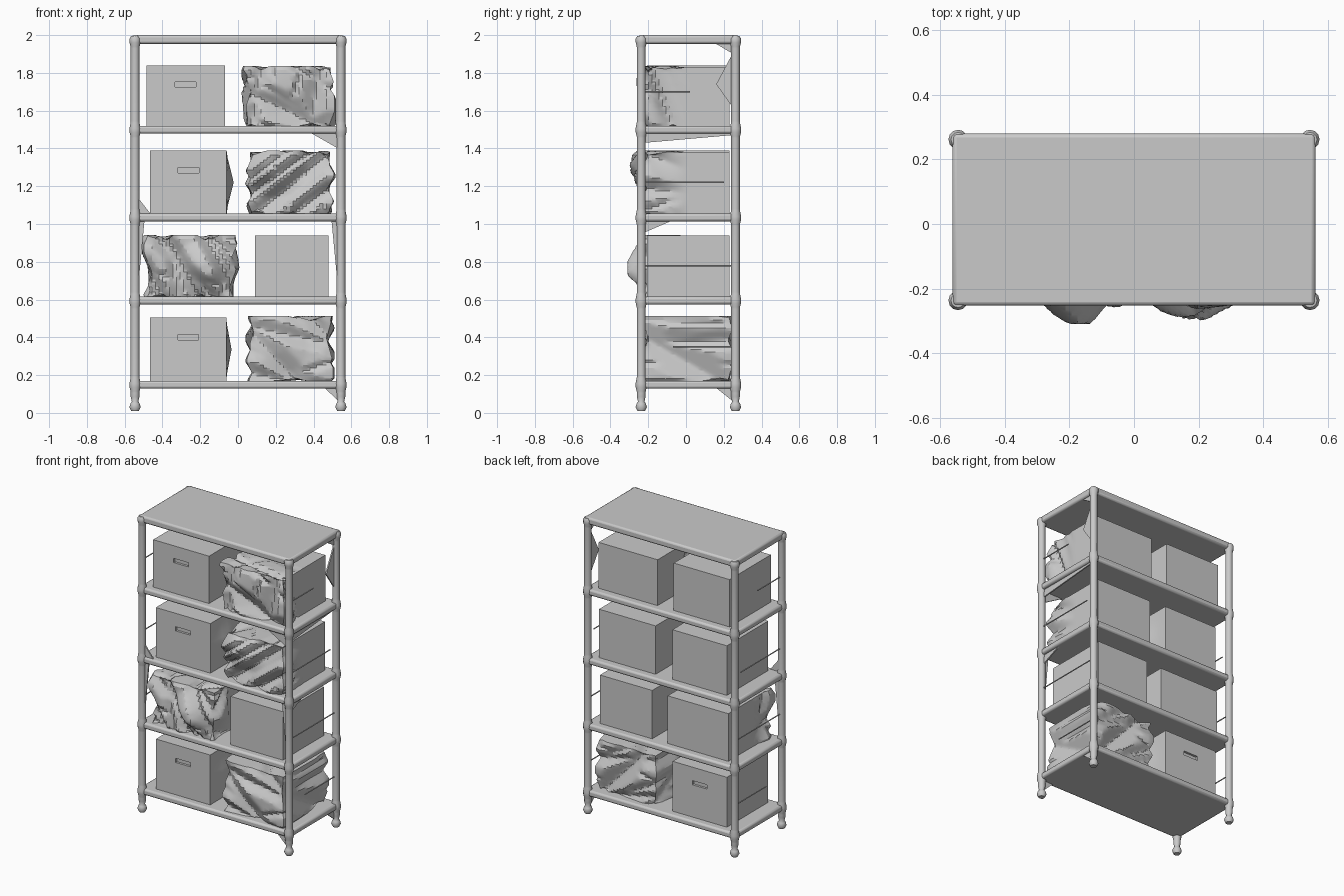
import bpy, bmesh, math, random
from mathutils import Vector, Matrix

random.seed(23)
cube = bpy.data.objects.get("Cube")
if cube:
    bpy.data.objects.remove(cube, do_unlink=True)

grey = bpy.data.materials.new("plain grey")
grey.use_nodes = True
COLOUR = (0.59, 0.59, 0.59, 1)
grey.diffuse_color = COLOUR
grey.node_tree.nodes["Principled BSDF"].inputs["Base Color"].default_value = COLOUR

SHELVES = (0.15, 0.595, 1.035, 1.5, 1.975)      # shelf centre heights
FRONT, BACK, SIDE = -0.237, 0.262, 0.545        # post positions


def finish(name, bm, smooth=35, bevel=0):
    mesh = bpy.data.meshes.new(name)
    bmesh.ops.recalc_face_normals(bm, faces=bm.faces)
    bm.to_mesh(mesh)
    bm.free()
    ob = bpy.data.objects.new(name, mesh)
    bpy.context.collection.objects.link(ob)
    mesh.materials.append(grey)
    if bevel:
        mod = ob.modifiers.new("Bevel", 'BEVEL')
        mod.width, mod.segments = bevel, 2
    if smooth:
        bpy.ops.object.select_all(action='DESELECT')
        ob.select_set(True)
        bpy.context.view_layer.objects.active = ob
        bpy.ops.object.shade_smooth_by_angle(angle=math.radians(smooth))
    return ob


def block(lo, hi, cuts=0):
    bm = bmesh.new()
    lo, hi = Vector(lo), Vector(hi)
    bmesh.ops.create_cube(bm, size=1, matrix=Matrix.Translation((lo + hi) / 2)
                          @ Matrix.Diagonal((*(hi - lo), 1)))
    if cuts:
        bmesh.ops.subdivide_edges(bm, edges=bm.edges, cuts=cuts, use_grid_fill=True)
    bm.normal_update()
    return bm


def plate(name, points, axis, thickness=0.009):
    """Thin brace extruded along an axis."""
    bm = bmesh.new()
    face = bm.faces.new([bm.verts.new(p) for p in points])
    out = bmesh.ops.extrude_face_region(bm, geom=[face])
    verts = [g for g in out["geom"] if isinstance(g, bmesh.types.BMVert)]
    bmesh.ops.translate(bm, verts=verts, vec=Vector(axis) * thickness)
    return finish(name, bm, 0)


# Round posts with knobbed feet and a collar at every shelf
def post(name, x, y):
    outline = [(0, 0.012), (0.02, 0.01), (0.03, 0.03), (0.024, 0.05), (0.017, 0.06), (0.023, 0.085)]
    for z in SHELVES:
        outline += [(0.023, z - 0.045), (0.024, z - 0.035), (0.029, z - 0.015), (0.03, z + 0.005)]
        if z < 1.9:
            outline += [(0.024, z + 0.035), (0.023, z + 0.045)]
    outline += [(0.022, 1.994), (0, 1.998)]
    bm = bmesh.new()
    verts = [bm.verts.new((r, 0, z)) for r, z in outline]
    edges = [bm.edges.new(pair) for pair in zip(verts, verts[1:])]
    bmesh.ops.spin(bm, geom=verts + edges, cent=(0, 0, 0), axis=(0, 0, 1),
                   angle=math.tau, steps=12)
    bmesh.ops.remove_doubles(bm, verts=bm.verts, dist=0.0005)
    bmesh.ops.translate(bm, verts=bm.verts, vec=(x, y, 0))
    finish(name, bm, 50)


for side, x in (("left", SIDE), ("right", -SIDE)):
    post("front_post_" + side, x, FRONT)
    post("back_post_" + side, x, BACK)

# Shelves with rounded edges; the uppermost covers the post tops
for i, z in enumerate(SHELVES):
    top = 2.0 if z > 1.9 else z + 0.02
    finish("shelf_%d" % (i + 1), block((-0.562, -0.253, z - 0.021), (0.562, 0.28, top)),
           bevel=0.012)


# Thin side rods
def rod(name, x, z, y0, y1):
    bm = bmesh.new()
    turn = Matrix.Rotation(math.pi / 2, 4, 'X')
    bmesh.ops.create_cone(bm, cap_ends=True, segments=6, radius1=0.004, radius2=0.004,
                          depth=y1 - y0, matrix=Matrix.Translation((x, (y0 + y1) / 2, z)) @ turn)
    finish(name, bm)


for i, (z, y0, y1) in enumerate(((0.35, -0.07, 0.25), (0.78, FRONT, 0.25),
                                 (1.22, FRONT, 0.2), (1.7, FRONT, 0.02))):
    for side, x in (("left", SIDE), ("right", -SIDE)):
        rod("rod_%s_%d" % (side, i + 1), x, z, y0, y1)


# Neat storage boxes: softly swollen inner side and optional grip slots
def storage_box(name, x0, x1, z0, z1, swell=0.0, front_grip=False, back_grip=False):
    bm = block((x0, -0.207, z0), (x1, 0.23, z1), 7)
    for v in bm.verts:
        if v.co.x > x1 - 0.001:
            across = max(0, 1 - abs(v.co.y + 0.03) / 0.17)
            up = max(0, 1 - abs(v.co.z - (z0 + z1) / 2) / 0.15)
            v.co.x += swell * across * up
    ob = finish(name, bm)
    for wanted, y in ((front_grip, -0.207), (back_grip, 0.23)):
        if not wanted:
            continue
        x, z = (x0 + x1) / 2, z0 + 0.69 * (z1 - z0)
        cutter = finish("grip_cutter", block((x - 0.055, y - 0.015, z - 0.014),
                                             (x + 0.055, y + 0.015, z + 0.014)), 0)
        cutter.hide_render = True
        mod = ob.modifiers.new("Grip", 'BOOLEAN')
        mod.object, mod.operation = cutter, 'DIFFERENCE'
        bpy.context.view_layer.objects.active = ob
        bpy.ops.object.modifier_apply(modifier=mod.name)
        bpy.data.objects.remove(cutter, do_unlink=True)


# Crumpled bundles: straight folds in random directions, strongest at the front
def bundle(name, x0, x1, z0, z1, bump, all_round=False):
    bm = block((x0, -0.218, z0), (x1, 0.23, z1), 23)
    folds = []
    for _ in range(4):
        direction = Vector([random.uniform(-1, 1) * k for k in (1, 0.5, 1)]).normalized()
        folds.append((direction * random.uniform(7, 14), random.uniform(0, 2)))
    bump_x, bump_z, height = bump
    for v in bm.verts:
        # the deepest crease wins, which leaves flat facets between sharp folds
        crease = min(abs((v.co.dot(d) + phase) % 2 - 1) + 0.12 * k
                     for k, (d, phase) in enumerate(folds))
        weight = 0.8 if all_round else max(0, min(1, -v.co.y * 6))
        front = v.co.y < -0.217
        v.co += v.normal * (min(crease, 0.6) - 0.28) * 0.1 * weight
        if front:
            away = math.hypot((v.co.x - bump_x) / 0.17, (v.co.z - bump_z) / 0.15)
            v.co.y -= height * max(0, min(1, 1.3 - 1.3 * away))
        v.co.z = max(z0, min(v.co.z, z1 + 0.008))
    finish(name, bm, 24)


storage_box("box_bottom_right", -0.465, -0.062, 0.168, 0.505, 0.03, True, True)
storage_box("box_second_left", 0.09, 0.478, 0.613, 0.94)
storage_box("box_third_right", -0.465, -0.06, 1.053, 1.388, 0.04, True)
storage_box("box_top_right", -0.485, -0.07, 1.518, 1.838, 0, True)
bundle("bundle_bottom_left", 0.065, 0.485, 0.168, 0.505, (0.2, 0.35, 0.02), True)
bundle("bundle_second_right", -0.475, -0.025, 0.613, 0.935, (-0.16, 0.77, 0.06))
bundle("bundle_third_left", 0.065, 0.485, 1.053, 1.38, (0.2, 1.29, 0.06))
bundle("bundle_top_left", 0.05, 0.488, 1.518, 1.828, (0.15, 1.72, 0.015))

# Braces in the left side frame
S = 0.535
plate("upper_brace", [(S, 0.245, 1.9), (S, 0.245, 1.62), (S, 0.16, 1.74)], (1, 0, 0))
plate("upper_fillet", [(S, 0.14, 1.965), (S, 0.25, 1.965), (S, 0.25, 1.9)], (1, 0, 0))
plate("shelf_sag", [(S, -0.22, 1.48), (S, -0.22, 1.43), (S, 0.24, 1.47), (S, 0.24, 1.48)], (1, 0, 0))
plate("lower_sag", [(S, -0.22, 1.015), (S, -0.22, 0.955), (S, -0.08, 1.015)], (1, 0, 0))
plate("back_foot_brace", [(S, 0.15, 0.14), (S, 0.25, 0.14), (S, 0.25, 0.06)], (1, 0, 0))

# Braces across the front
F = -0.24
plate("front_brace", [(0.38, F, 1.485), (0.53, F, 1.485), (0.53, F, 1.4)], (0, 1, 0))
plate("foot_brace", [(0.45, F, 0.14), (0.53, F, 0.14), (0.535, F, 0.06)], (0, 1, 0))
plate("lower_brace", [(-0.53, F, 1.14), (-0.53, F, 1.05), (-0.46, F, 1.05)], (0, 1, 0))
for s in (-1, 1):
    plate("post_wedge", [(s * 0.53, F, 0.65), (s * 0.495, F, 1.02), (s * 0.53, F, 1.02)], (0, 1, 0))
